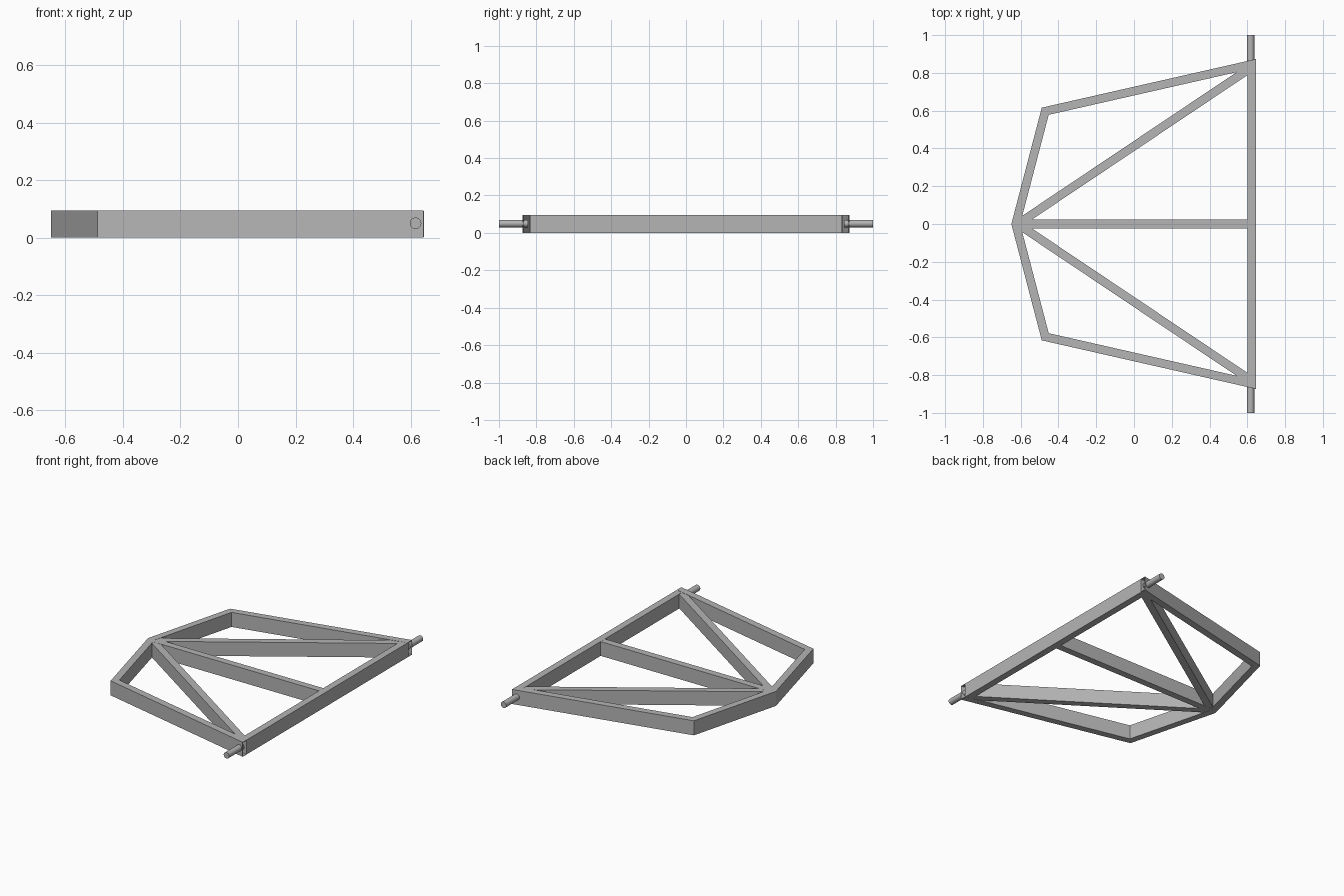
import bpy, bmesh, math
from mathutils import Vector

cube = bpy.data.objects.get("Cube")
if cube:
    bpy.data.objects.remove(cube, do_unlink=True)

HEIGHT = 0.095
WIDTH = 0.045

# Plain grey metal
grey = bpy.data.materials.new("grey metal")
grey.use_nodes = True
colour = (0.46, 0.46, 0.46, 1)
grey.diffuse_color = colour
grey.node_tree.nodes["Principled BSDF"].inputs["Base Color"].default_value = colour


def add_object(name, bm):
    bmesh.ops.recalc_face_normals(bm, faces=bm.faces)
    mesh = bpy.data.meshes.new(name)
    bm.to_mesh(mesh)
    bm.free()
    mesh.materials.append(grey)
    obj = bpy.data.objects.new(name, mesh)
    bpy.context.collection.objects.link(obj)
    return obj


def beam(name, path, capped=True, end_cut=None, inset=0.0):
    """Sweep a rectangle along a flat path with mitred corners."""
    pts = [Vector(p) for p in path]
    dirs = [(b - a).normalized() for a, b in zip(pts, pts[1:])]
    bm = bmesh.new()
    rings = []
    for i, p in enumerate(pts):
        before, after = dirs[max(i - 1, 0)], dirs[min(i, len(dirs) - 1)]
        side = Vector((-before.y - after.y, before.x + after.x)).normalized()
        if end_cut and i in (0, len(pts) - 1):
            side = Vector(end_cut) * (1 if side.dot(Vector(end_cut)) > 0 else -1)
        side *= WIDTH / 2 / side.dot(Vector((-after.y, after.x)))
        corners = [(p + side, inset), (p - side, inset),
                   (p - side, HEIGHT - inset), (p + side, HEIGHT - inset)]
        rings.append([bm.verts.new((c.x, c.y, z)) for c, z in corners])
    for a, b in zip(rings, rings[1:]):
        for k in range(4):
            n = (k + 1) % 4
            bm.faces.new((a[k], a[n], b[n], b[k]))
    if capped:
        bm.faces.new(rings[0])
        bm.faces.new(rings[-1])
    return add_object(name, bm)


# Bent outer frame: one open-ended square tube, ends cut flush with the cross bar
half = [(0.645, 0.85), (-0.47, 0.597)]
path = half + [(-0.626, 0)] + [(x, -y) for x, y in reversed(half)]
frame = beam("outer_frame", path, capped=False, end_cut=(0, 1))
wall = frame.modifiers.new("tube wall", "SOLIDIFY")
wall.thickness = 0.004
wall.offset = -1

# Straight cross bar and centre strut
beam("cross_bar", [(0.623, -0.835), (0.623, 0.835)], inset=0.0005)
beam("centre_strut", [(-0.615, 0), (0.605, 0)], inset=0.001)

# Diagonal struts and round pivot pins on both sides
for label, s in (("left", 1), ("right", -1)):
    beam(label + "_diagonal_strut", [(-0.61, 0.004 * s), (0.605, 0.818 * s)], inset=0.0015)
    bpy.ops.mesh.primitive_cylinder_add(
        vertices=32, radius=0.02, depth=0.155,
        location=(0.617, 0.9225 * s, 0.05), rotation=(math.pi / 2, 0, 0))
    pin = bpy.context.object
    pin.name = label + "_pivot_pin"
    pin.data.materials.append(grey)
    bpy.ops.object.shade_smooth_by_angle(angle=math.radians(40))
